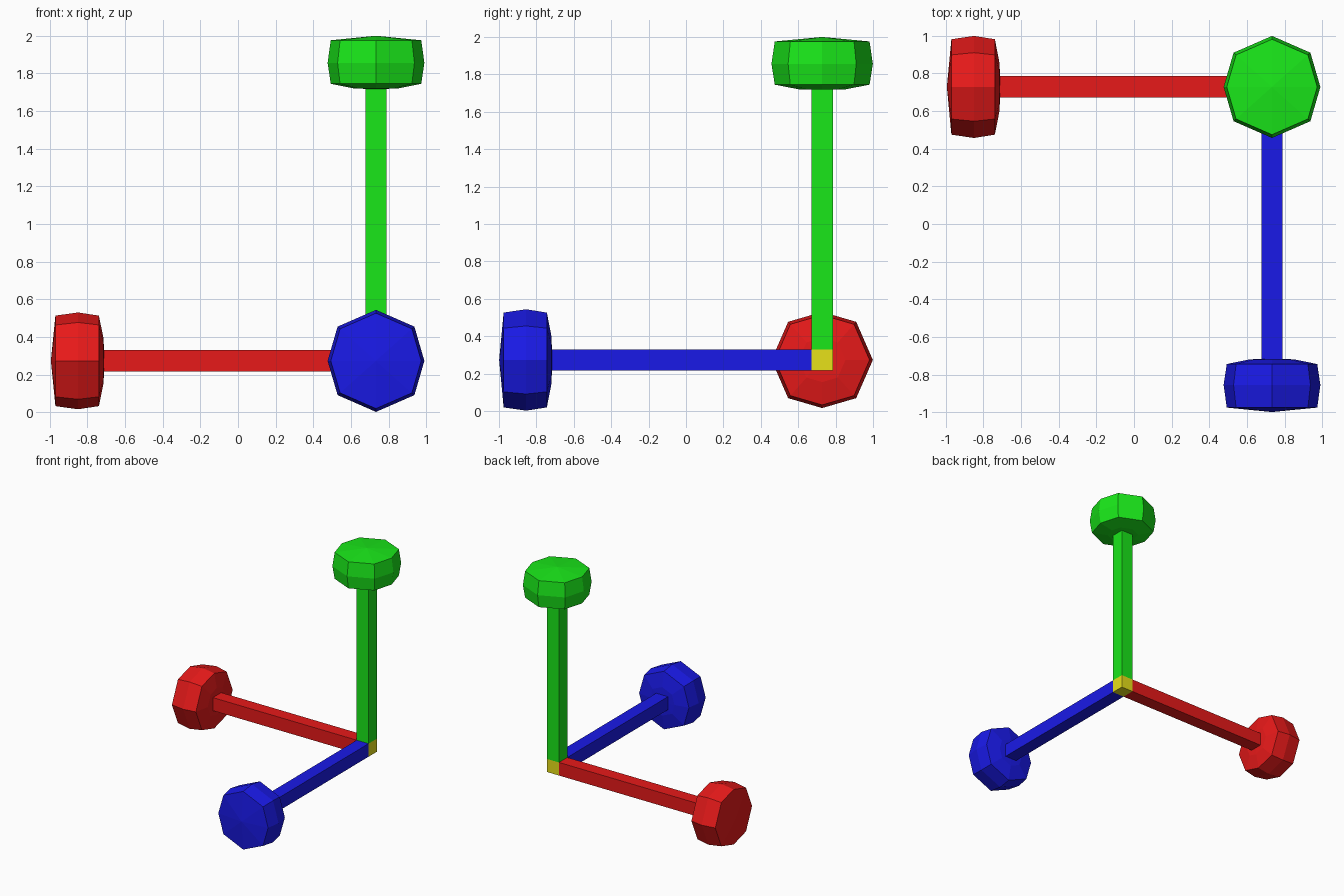
import bpy, bmesh
from math import radians
from mathutils import Matrix, Vector

if "Cube" in bpy.data.objects:
    bpy.data.objects.remove(bpy.data.objects["Cube"])

CORNER = Vector((0.733, 0.728, 0.273))
H = 0.057  # half width of the square bars

# Eight-point cross-sections: square bar and slightly oval octagon knob
SQUARE = [(1, 0), (1, 1), (0, 1), (-1, 1), (-1, 0), (-1, -1), (0, -1), (1, -1)]
SX, SY = (0.257, 0.204), (0.271, 0.182)
OCTAGON = [(x * (SX[0] if y == 0 else SX[1]), y * (SY[0] if x == 0 else SY[1]))
           for x, y in SQUARE]


def colour(name, rgb):
    mat = bpy.data.materials.new(name)
    mat.diffuse_color = (*rgb, 1)
    mat.use_nodes = True
    mat.node_tree.nodes["Principled BSDF"].inputs["Base Color"].default_value = mat.diffuse_color
    return mat


def finish(bm, name, mat):
    bmesh.ops.recalc_face_normals(bm, faces=bm.faces)
    mesh = bpy.data.meshes.new(name)
    bm.to_mesh(mesh)
    bm.free()
    mesh.materials.append(mat)
    obj = bpy.data.objects.new(name, mesh)
    obj.location = CORNER
    bpy.context.collection.objects.link(obj)
    return obj


def arm(name, mat, rotation):
    # Square bar flaring into a faceted knob with a shallow domed end
    bm = bmesh.new()
    sections = [(SQUARE, H, H), (SQUARE, H, 1.445),
                (OCTAGON, 0.46, 1.447), (OCTAGON, 0.935, 1.472),
                (OCTAGON, 1.0, 1.583), (OCTAGON, 0.935, 1.703)]
    rings = [[bm.verts.new((x * s, y * s, d)) for x, y in shape]
             for shape, s, d in sections]
    for a, b in zip(rings, rings[1:]):
        for i in range(8):
            j = (i + 1) % 8
            bm.faces.new((a[i], a[j], b[j], b[i]))
    apex = bm.verts.new((0, 0, 1.727))
    for i in range(8):
        bm.faces.new((rings[-1][i], rings[-1][(i + 1) % 8], apex))
    bm.transform(rotation)
    return finish(bm, name, mat)


# Three arms: left, forward and up
arm("red_arm", colour("red", (0.8, 0.01, 0.01)), Matrix.Rotation(radians(-90), 4, 'Y'))
arm("blue_arm", colour("blue", (0.01, 0.01, 0.8)), Matrix.Rotation(radians(90), 4, 'X'))
arm("green_arm", colour("green", (0.01, 0.8, 0.01)), Matrix.Identity(4))

# Corner block: the sides covered by the arms are left open
bm = bmesh.new()
bmesh.ops.create_cube(bm, size=2 * H)
bm.normal_update()
inward = Vector((-1, -1, 1))
hidden = [f for f in bm.faces if f.normal.dot(inward) > 0]
bmesh.ops.delete(bm, geom=hidden, context='FACES')
block = bm
for f in block.faces:
    if f.normal.dot(inward) > 0:
        f.normal_flip()
mesh = bpy.data.meshes.new("corner_block")
block.to_mesh(mesh)
block.free()
mesh.materials.append(colour("yellow", (0.8, 0.75, 0.01)))
corner = bpy.data.objects.new("corner_block", mesh)
corner.location = CORNER
bpy.context.collection.objects.link(corner)
